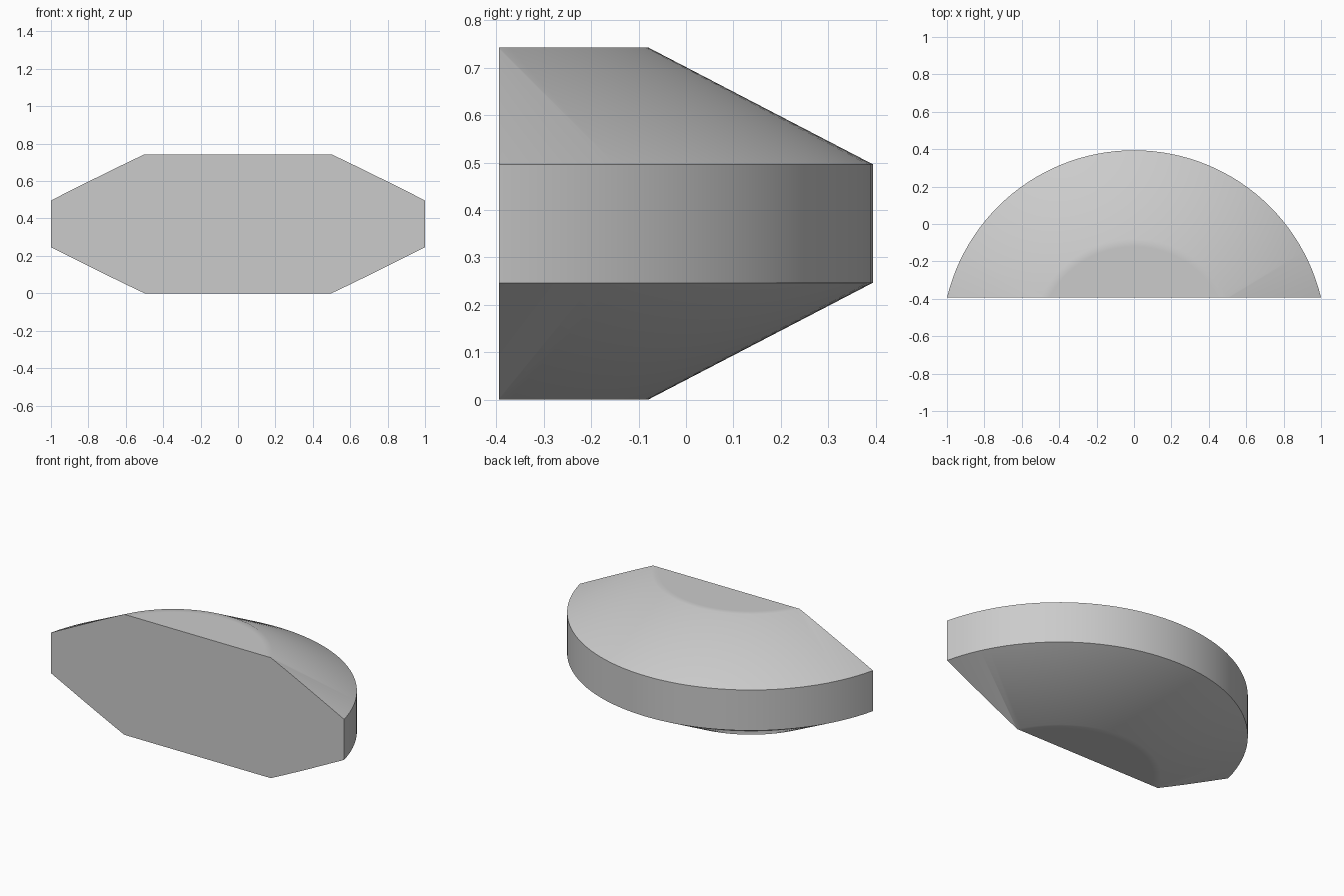
import bpy, bmesh, math
from mathutils import Vector

cube = bpy.data.objects.get("Cube")
if cube:
    bpy.data.objects.remove(cube, do_unlink=True)

AXIS_Y = -0.6345      # centre of the round body, ahead of the flat face
FRONT_Y = -0.394      # plane of the flat front
RIM, CAP = 1.0285, 0.5545
HEIGHT, BAND_LOW = 0.743, 0.2465

# Half profile (radius, height), mirrored about mid height
lower = [(0, 0), (CAP - 0.04, 0), (CAP, 0), (RIM, BAND_LOW)]
profile = lower + [(r, HEIGHT - z) for r, z in reversed(lower)]

# Revolve the profile
bm = bmesh.new()
verts = [bm.verts.new((0, AXIS_Y - r, z)) for r, z in profile]
edges = [bm.edges.new(pair) for pair in zip(verts, verts[1:])]
bmesh.ops.spin(bm, geom=verts + edges, cent=(0, AXIS_Y, 0), axis=(0, 0, 1),
               angle=math.tau, steps=128)
bmesh.ops.remove_doubles(bm, verts=bm.verts, dist=1e-4)

# Slice off the front and close it with one flat face
cut = bmesh.ops.bisect_plane(bm, geom=bm.verts[:] + bm.edges[:] + bm.faces[:],
                             plane_co=Vector((0, FRONT_Y, 0)),
                             plane_no=Vector((0, -1, 0)), clear_outer=True)
rim_edges = [e for e in cut["geom_cut"] if isinstance(e, bmesh.types.BMEdge)]
bmesh.ops.contextual_create(bm, geom=rim_edges)
bmesh.ops.recalc_face_normals(bm, faces=bm.faces)

mesh = bpy.data.meshes.new("half_round_body")
bm.to_mesh(mesh)
bm.free()
body = bpy.data.objects.new("half_round_body", mesh)
bpy.context.collection.objects.link(body)

# Plain grey material
grey = bpy.data.materials.new("light_grey")
grey.use_nodes = True
colour = (0.6, 0.6, 0.6, 1)
grey.diffuse_color = colour
grey.node_tree.nodes["Principled BSDF"].inputs["Base Color"].default_value = colour
mesh.materials.append(grey)

# Smooth sides with crisp band and front edges
bpy.ops.object.select_all(action='DESELECT')
body.select_set(True)
bpy.context.view_layer.objects.active = body
bpy.ops.object.shade_smooth_by_angle(angle=math.radians(30))
